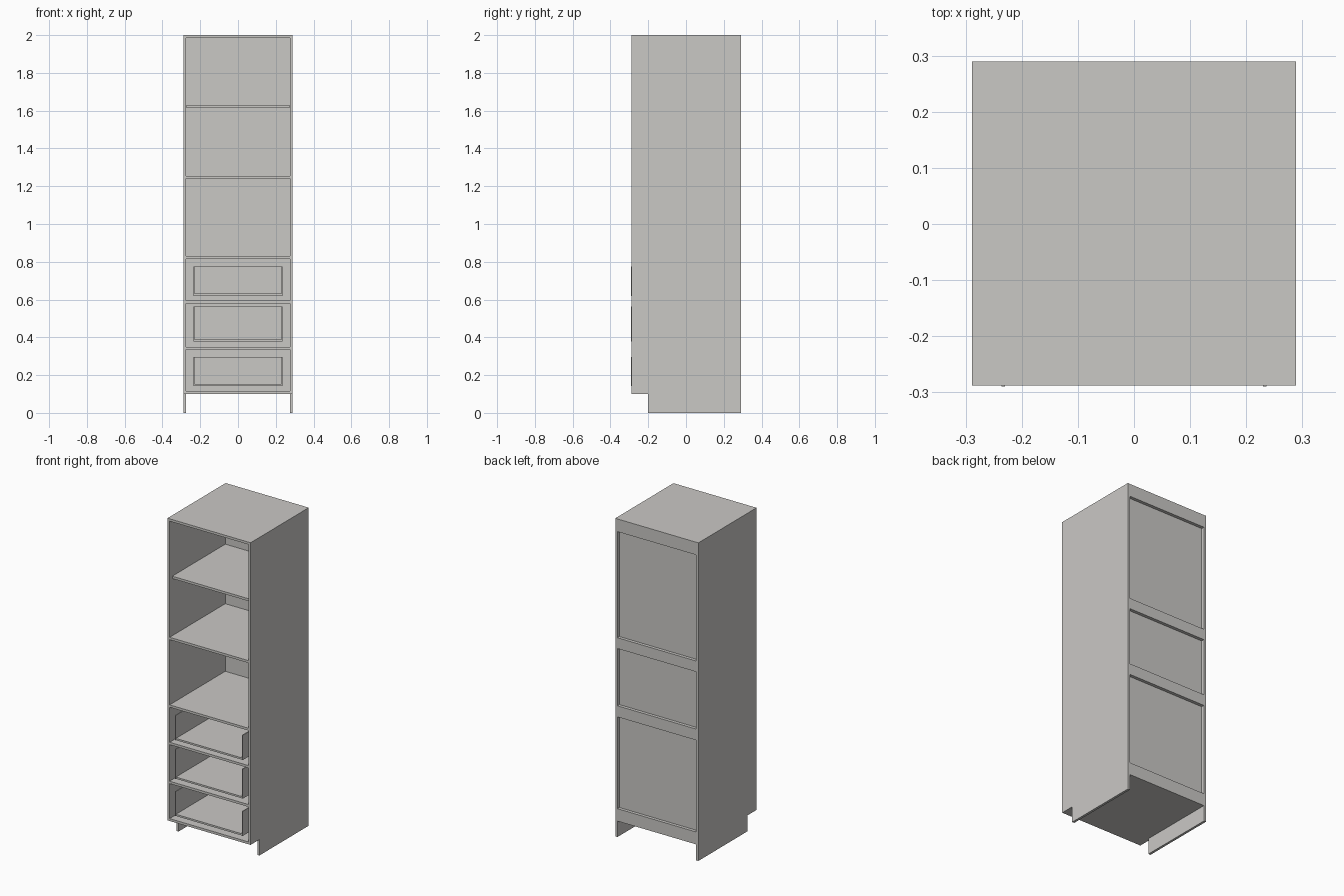
import bpy
import bmesh

if "Cube" in bpy.data.objects:
    bpy.data.objects.remove(bpy.data.objects["Cube"])

# single pale warm grey for the whole cabinet
grey = bpy.data.materials.new("pale_grey_board")
grey.diffuse_color = (0.59, 0.58, 0.56, 1)
grey.use_nodes = True
grey.node_tree.nodes["Principled BSDF"].inputs["Base Color"].default_value = grey.diffuse_color

W, F, B, T = 0.289, -0.288, 0.290, 0.015   # half width, front y, back y, board thickness
IN = W - T                                 # inner half width
PANEL_Y = 0.270                            # rear face of the recessed back panel


def finish(bm, name):
    bmesh.ops.recalc_face_normals(bm, faces=bm.faces)
    mesh = bpy.data.meshes.new(name)
    bm.to_mesh(mesh)
    bm.free()
    mesh.materials.append(grey)
    obj = bpy.data.objects.new(name, mesh)
    bpy.context.collection.objects.link(obj)
    return obj


def add_box(bm, x0, x1, y0, y1, z0, z1):
    verts = bmesh.ops.create_cube(bm, size=1)["verts"]
    for v in verts:
        v.co.x = x0 if v.co.x < 0 else x1
        v.co.y = y0 if v.co.y < 0 else y1
        v.co.z = z0 if v.co.z < 0 else z1


def board(name, *dims):
    bm = bmesh.new()
    add_box(bm, *dims)
    return finish(bm, name)


# side panels with a toe-kick notch
profile = [(-0.2, 0), (B, 0), (B, 2), (F, 2), (F, 0.1), (-0.2, 0.1)]
for name, x in (("left_side", -W), ("right_side", IN)):
    bm = bmesh.new()
    face = bm.faces.new([bm.verts.new((x, y, z)) for y, z in profile])
    ext = bmesh.ops.extrude_face_region(bm, geom=[face])["geom"]
    bmesh.ops.translate(bm, vec=(T, 0, 0),
                        verts=[e for e in ext if isinstance(e, bmesh.types.BMVert)])
    finish(bm, name)

# top, bottom and fixed shelves
board("top_board", -IN, IN, F, B, 2 - T, 2)
board("bottom_board", -IN, IN, F, PANEL_Y, 0.10, 0.10 + T)
for i, z in enumerate((0.335, 0.58, 0.815, 1.24)):
    board(f"fixed_shelf_{i + 1}", -IN, IN, F, PANEL_Y - 0.005, z, z + T)

# loose upper shelf, set back slightly from the front
board("loose_shelf", -IN + 0.001, IN - 0.001, F + 0.025, PANEL_Y - 0.006, 1.615, 1.63)

# thin back panel and the rails that stiffen it
board("back_panel", -IN, IN, PANEL_Y - 0.005, PANEL_Y, 0.10 + T, 2 - T)
for name, z0, z1 in (("bottom_rail", 0.10, 0.178), ("lower_rail", 0.755, 0.825),
                     ("upper_rail", 1.185, 1.253), ("top_rail", 1.92, 2 - T)):
    board(name, -IN, IN, PANEL_Y, B, z0, z1)

# open-fronted drawer boxes
D, WALL = 0.236, 0.006
for i, (z0, z1) in enumerate(((0.143, 0.297), (0.377, 0.563), (0.62, 0.776))):
    bm = bmesh.new()
    add_box(bm, -D, -D + WALL, F - 0.002, 0.25, z0, z1)
    add_box(bm, D - WALL, D, F - 0.002, 0.25, z0, z1)
    add_box(bm, -D + WALL, D - WALL, 0.25 - WALL, 0.25, z0, z1)
    add_box(bm, -D + WALL, D - WALL, F, 0.25 - WALL, z0, z0 + 0.011)
    finish(bm, f"drawer_{i + 1}")
